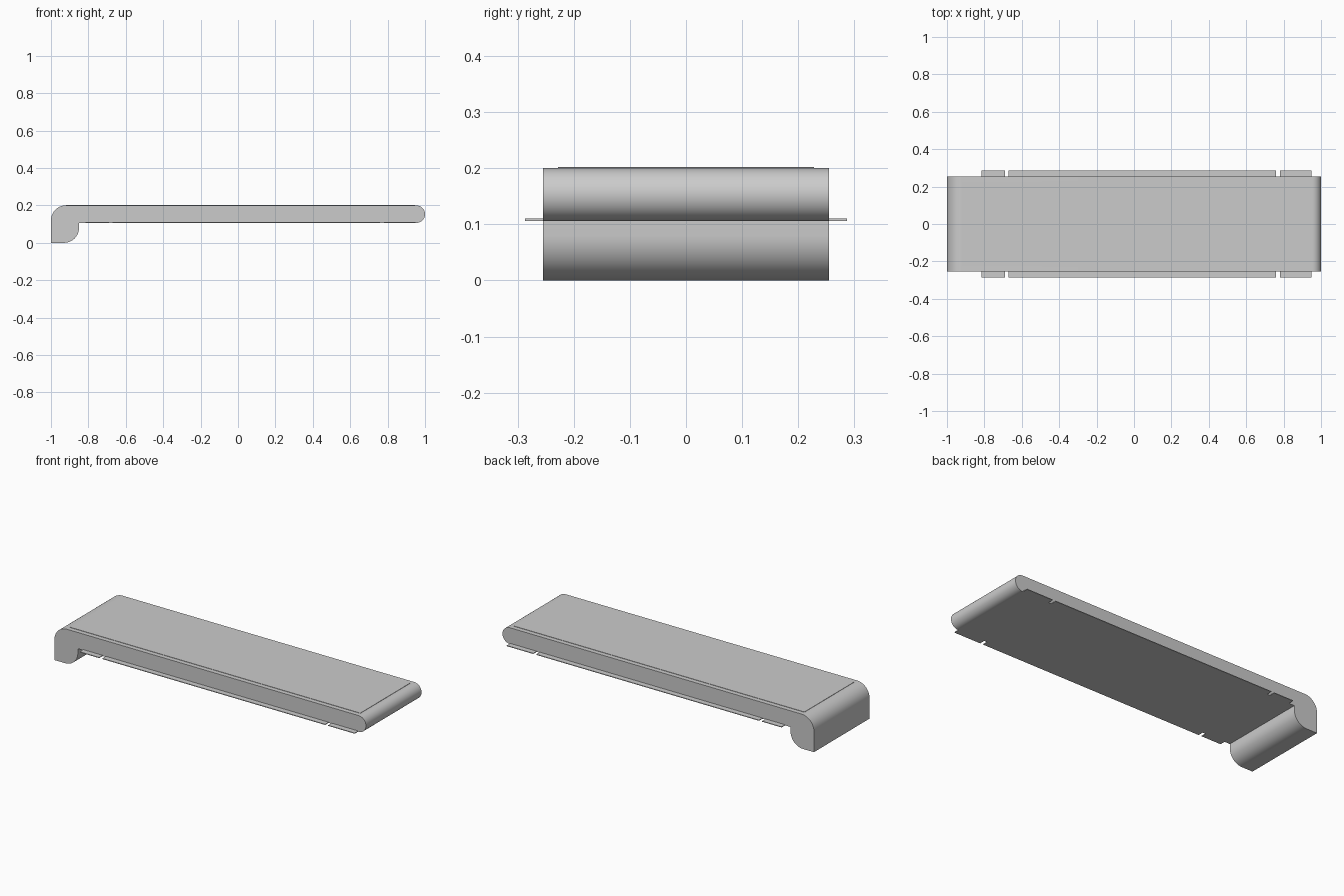
import bpy, bmesh
from math import sin, cos, radians

cube = bpy.data.objects.get("Cube")
if cube:
    bpy.data.objects.remove(cube, do_unlink=True)

grey = bpy.data.materials.new("light_grey")
grey.use_nodes = True
colour = (0.6, 0.6, 0.6, 1)
grey.diffuse_color = colour
grey.node_tree.nodes["Principled BSDF"].inputs["Base Color"].default_value = colour


def arc(cx, cz, r, start, end, steps):
    """Points along a circular arc, angles in degrees."""
    angles = [radians(start + (end - start) * i / steps) for i in range(steps + 1)]
    return [(cx + r * cos(a), cz + r * sin(a)) for a in angles]


def extrude(name, points, axis, low, high):
    """Prism from an outline: axis 'y' takes (x, z), axis 'z' takes (x, y)."""
    bm = bmesh.new()
    place = (lambda u, v: (u, low, v)) if axis == "y" else (lambda u, v: (u, v, low))
    face = bm.faces.new([bm.verts.new(place(u, v)) for u, v in points])
    grown = bmesh.ops.extrude_face_region(bm, geom=[face])["geom"]
    offset = (0, high - low, 0) if axis == "y" else (0, 0, high - low)
    bmesh.ops.translate(bm, vec=offset,
                        verts=[g for g in grown if isinstance(g, bmesh.types.BMVert)])
    bmesh.ops.recalc_face_normals(bm, faces=bm.faces)
    mesh = bpy.data.meshes.new(name)
    bm.to_mesh(mesh)
    bm.free()
    mesh.materials.append(grey)
    obj = bpy.data.objects.new(name, mesh)
    bpy.context.collection.objects.link(obj)
    return obj


def rectangle(x0, x1, y0, y1):
    return [(x0, y0), (x1, y0), (x1, y1), (x0, y1)]


half_width, top, under = 0.255, 0.2, 0.106
nose = (top - under) / 2

# Body: long slab with a round nose and a hooked foot
outline = [(-1, 0)]
outline += arc(-0.93, 0.08, 0.08, -90, 0, 16)
outline += [(-0.85, under)]
outline += arc(1 - nose, under + nose, nose, -90, 90, 24)
outline += arc(-0.92, top - 0.08, 0.08, 90, 180, 16)
body = extrude("body", outline, "y", -half_width, half_width)
bpy.context.view_layer.objects.active = body
body.select_set(True)
bpy.ops.object.shade_smooth_by_angle(angle=radians(30))

# Thin sheet on the top
extrude("top_sheet", rectangle(-0.92, 0.945, -0.228, 0.228), "z", top - 0.002, top + 0.002)

# Thin side flanges, split into three lengths on each side
segments = {"foot_end": (-0.815, -0.69), "middle": (-0.67, 0.76), "nose_end": (0.78, 0.95)}
for side, sign in (("front", -1), ("back", 1)):
    for part, (x0, x1) in segments.items():
        extrude(f"{side}_flange_{part}",
                rectangle(x0, x1, sign * half_width, sign * 0.287),
                "z", under, under + 0.004)
